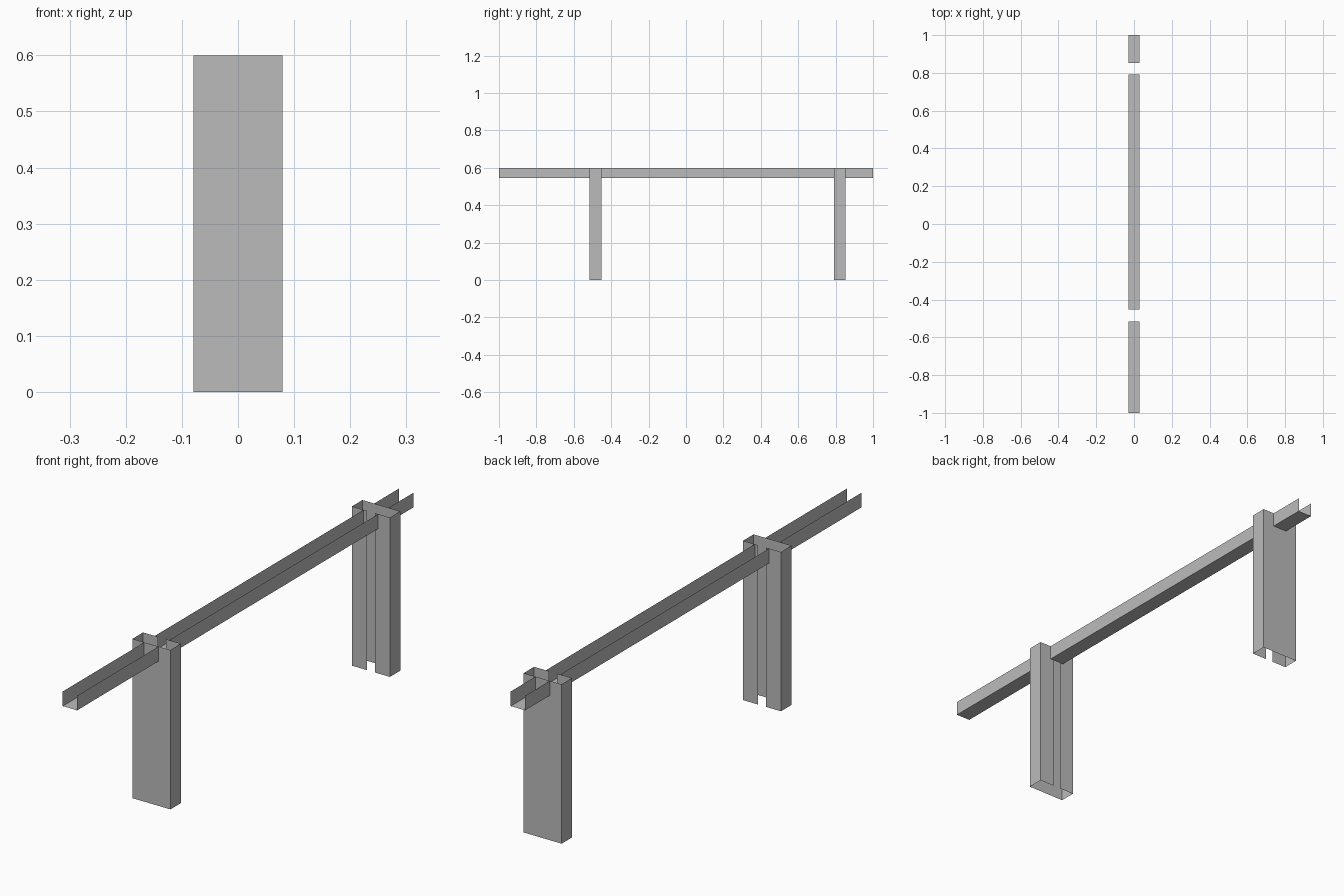
import bpy
import bmesh
from mathutils import Vector

cube = bpy.data.objects.get("Cube")
if cube:
    bpy.data.objects.remove(cube, do_unlink=True)

# Plain sheet-metal grey
grey = bpy.data.materials.new("sheet_grey")
grey.use_nodes = True
colour = (0.5, 0.5, 0.5, 1)
grey.diffuse_color = colour
grey.node_tree.nodes["Principled BSDF"].inputs["Base Color"].default_value = colour


def folded_sheet(name, profile, sweep):
    """Sweep an open profile along a vector to make a folded sheet."""
    bm = bmesh.new()
    start = [bm.verts.new(p) for p in profile]
    end = [bm.verts.new(Vector(p) + Vector(sweep)) for p in profile]
    for i in range(len(profile) - 1):
        bm.faces.new((start[i], start[i + 1], end[i + 1], end[i]))
    bm.normal_update()
    mesh = bpy.data.meshes.new(name)
    bm.to_mesh(mesh)
    bm.free()
    mesh.materials.append(grey)
    obj = bpy.data.objects.new(name, mesh)
    bpy.context.collection.objects.link(obj)
    return obj


TOP = 0.6
POST_HALF, SLOT_HALF = 0.079, 0.017
RAIL_HALF, RAIL_BASE = 0.03, 0.545
FRONT_WEB, FRONT_LIP = -0.515, -0.452
BACK_WEB, BACK_LIP = 0.853, 0.791


# Posts: C channels, closed on the outer side and slotted on the inner side
def post(name, web, lip):
    w, s = POST_HALF, SLOT_HALF
    profile = [(-s, lip, 0), (-w, lip, 0), (-w, web, 0),
               (w, web, 0), (w, lip, 0), (s, lip, 0)]
    if web > lip:
        profile.reverse()
    folded_sheet(name, profile, (0, 0, TOP))


post("front_post", FRONT_WEB, FRONT_LIP)
post("back_post", BACK_WEB, BACK_LIP)

# Rail: U channel open at the top, interrupted inside each post
for name, y0, y1 in (("front_rail", -1, FRONT_WEB),
                     ("middle_rail", FRONT_LIP, BACK_LIP),
                     ("back_rail", BACK_WEB, 1)):
    r = RAIL_HALF
    folded_sheet(name, [(r, y0, TOP), (r, y0, RAIL_BASE),
                        (-r, y0, RAIL_BASE), (-r, y0, TOP)], (0, y1 - y0, 0))
